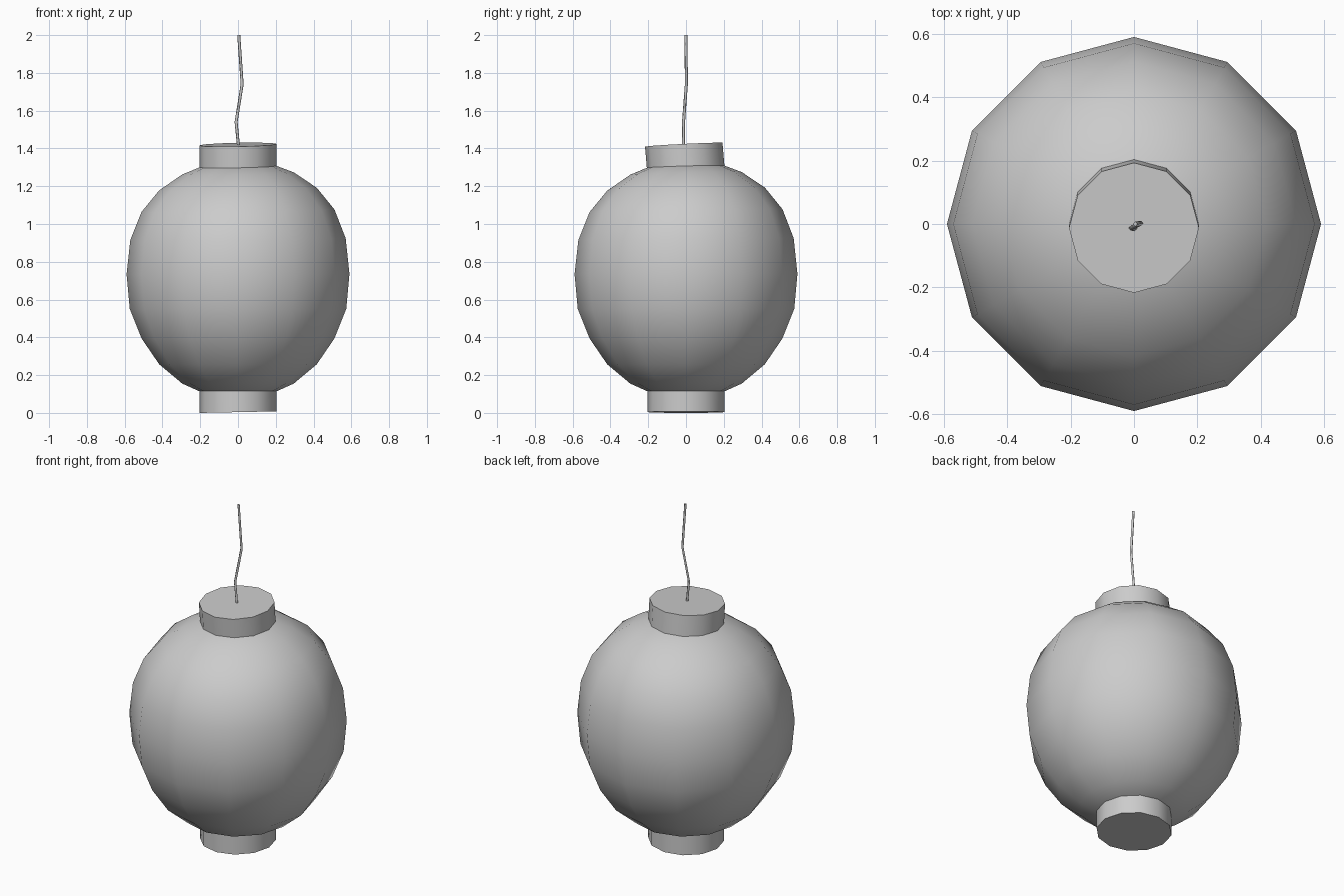
import bpy, bmesh
from math import cos, sin, pi

cube = bpy.data.objects.get("Cube")
if cube:
    bpy.data.objects.remove(cube)

SIDES = 12

grey = bpy.data.materials.new("paper_grey")
grey.use_nodes = True
colour = (0.6, 0.6, 0.6, 1)
grey.diffuse_color = colour
grey.node_tree.nodes["Principled BSDF"].inputs["Base Color"].default_value = colour


def lathe(name, profile, tilt, lean=None, angle=0.7):
    """Turn (radius, z) pairs round z; tilt(x, y, z) gives the added height."""
    bm = bmesh.new()
    rings = []
    for r, z in profile:
        ring = []
        for i in range(SIDES):
            a = 2 * pi * i / SIDES
            x, y = r * cos(a), r * sin(a)
            dy = lean(z) if lean else 0
            ring.append(bm.verts.new((x, y + dy, z + tilt(x, y, z))))
        rings.append(ring)
    for low, high in zip(rings, rings[1:]):
        for i in range(SIDES):
            j = (i + 1) % SIDES
            bm.faces.new((low[i], low[j], high[j], high[i]))
    bm.faces.new(rings[0][::-1])
    bm.faces.new(rings[-1])
    mesh = bpy.data.meshes.new(name)
    bm.to_mesh(mesh)
    bm.free()
    return finish(bpy.data.objects.new(name, mesh), angle)


def finish(obj, angle):
    bpy.context.collection.objects.link(obj)
    obj.data.materials.append(grey)
    bpy.ops.object.select_all(action='DESELECT')
    obj.select_set(True)
    bpy.context.view_layer.objects.active = obj
    if obj.type == 'MESH':
        bpy.ops.object.shade_smooth_by_angle(angle=angle)
    return obj


# Round paper shade, its top leaning a little
shade_profile = [(0.15, 0.09), (0.295, 0.155), (0.417, 0.257), (0.511, 0.395),
                 (0.573, 0.55), (0.59, 0.735), (0.57, 0.92), (0.511, 1.07),
                 (0.417, 1.185), (0.295, 1.268), (0.15, 1.325)]
lathe("paper_shade", shade_profile,
      lambda x, y, z: (0.02 * x + 0.025 * y) * max(0, z - 0.7) / 0.6, angle=pi)

# Bottom and top collars
lathe("bottom_collar", [(0.205, 0.004), (0.205, 0.13)],
      lambda x, y, z: 0.02 * x)
lathe("top_collar", [(0.205, 1.28), (0.205, 1.42)],
      lambda x, y, z: 0.02 * x + 0.05 * y,
      lean=lambda z: -0.012 * (z - 1.28) / 0.14)

# Thin bent hanging wire
path = [(0.004, -0.014, 1.40), (-0.01, -0.013, 1.54),
        (0.022, 0.002, 1.74), (0.004, 0.0, 2.0)]
curve = bpy.data.curves.new("hanging_wire", 'CURVE')
curve.dimensions = '3D'
curve.bevel_depth = 0.008
curve.bevel_resolution = 0
curve.use_fill_caps = True
spline = curve.splines.new('POLY')
spline.points.add(len(path) - 1)
for point, co in zip(spline.points, path):
    point.co = (*co, 1)
finish(bpy.data.objects.new("hanging_wire", curve), 0.7)
